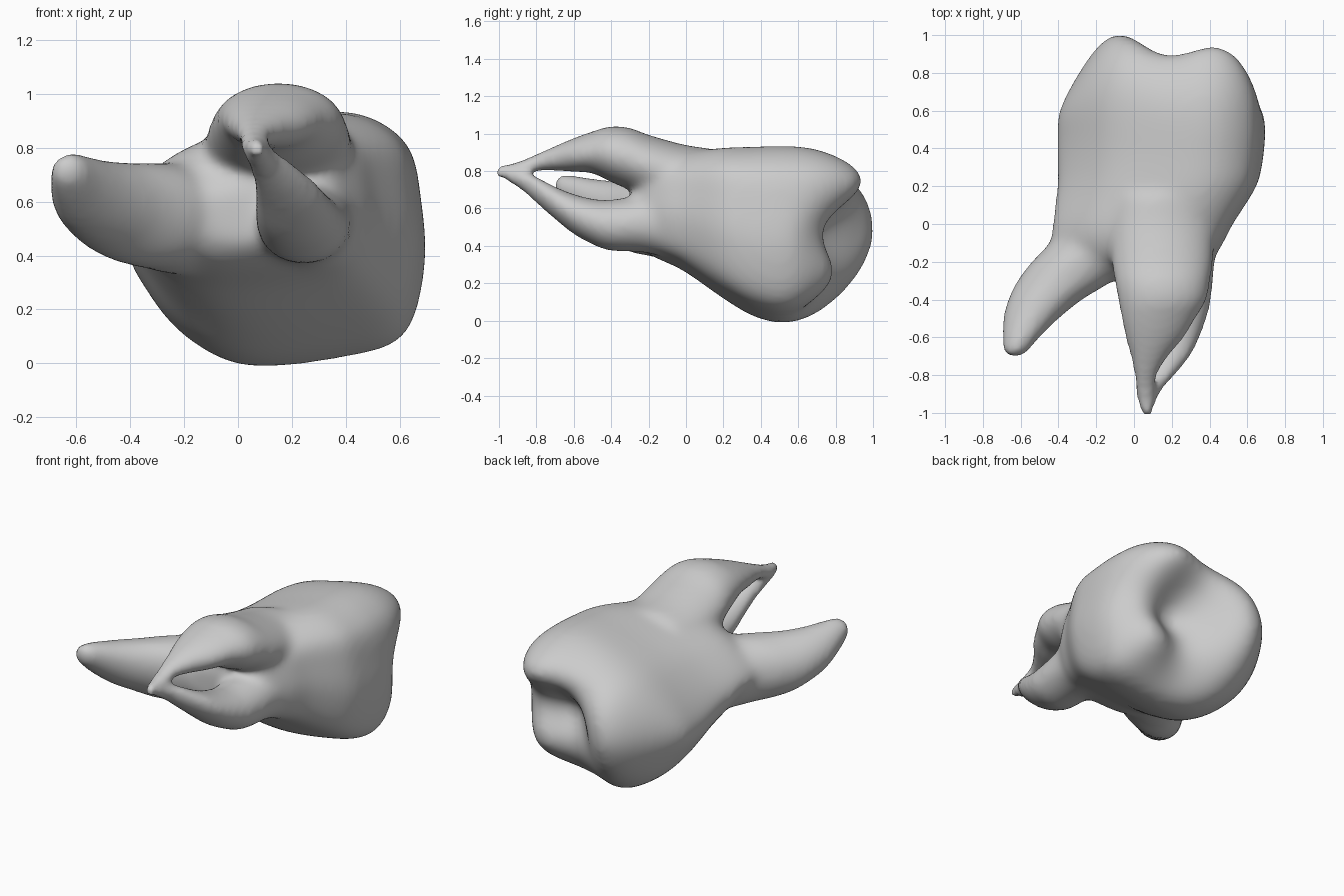
import bpy, bmesh, math
from mathutils import Vector

cube = bpy.data.objects.get("Cube")
if cube:
    bpy.data.objects.remove(cube, do_unlink=True)

bm = bmesh.new()


def spline(points, steps, closed=False):
    """Catmull-Rom interpolation of tuples of any length."""
    n = len(points)
    pick = (lambda i: points[i % n]) if closed else (lambda i: points[max(0, min(n - 1, i))])
    out = []
    for i in range(n if closed else n - 1):
        a, b, c, d = (Vector(pick(i + k)) for k in (-1, 0, 1, 2))
        for s in range(steps):
            t = s / steps
            out.append(b + (c - a) * t / 2 + (a * 2 - b * 5 + c * 4 - d) * t * t / 2
                       + (b * 3 - a - c * 3 + d) * t ** 3 / 2)
    if not closed:
        out.append(Vector(points[-1]))
    return out


def loft(rings):
    """Skin rings of points and cap both ends."""
    rows = [[bm.verts.new(p) for p in ring] for ring in rings]
    n = len(rows[0])
    faces = [bm.faces.new((a[i], a[(i + 1) % n], b[(i + 1) % n], b[i]))
             for a, b in zip(rows, rows[1:]) for i in range(n)]
    faces += [bm.faces.new(rows[0][::-1]), bm.faces.new(rows[-1])]
    bmesh.ops.recalc_face_normals(bm, faces=faces)


def root(stations):
    """Tapered root; each station is y, x, z, half width, half height."""
    turn = [math.tau * k / 24 for k in range(24)]
    loft([[(x + rx * math.cos(a), y, z + rz * math.sin(a)) for a in turn]
          for y, x, z, rx, rz in spline(stations, 3)])


def bump(x, z, cx, cz, wx, wz):
    return math.exp(-((x - cx) / wx) ** 2 / 2 - ((z - cz) / wz) ** 2 / 2)


def chewing_end(x, z):
    """How far back the crown reaches: two tall cusps, one low cusp, one hollow."""
    return (.57 + .44 * bump(x, z, -.1, .48, .22, .45)
            + .43 * bump(x, z, .49, .78, .25, .19)
            + .25 * bump(x, z, .5, .26, .17, .17)
            - .13 * bump(x, z, .33, .47, .13, .13))


# Crown body: one outline in x and z, fitted to bounds along y
outline = spline([(0, .5), (.19, .79), (.42, .93), (.73, 1), (.935, .88), (.99, .64),
                  (1, .38), (.93, .12), (.73, .035), (.41, 0), (.21, .1), (.07, .28)], 5, True)
body = [(-.3, -.2, .3, .45, .66), (-.25, -.34, .37, .39, .74), (-.18, -.4, .42, .345, .82),
        (-.1, -.43, .47, .31, .87), (0, -.43, .52, .26, .9), (.2, -.405, .645, .12, .925),
        (.35, -.405, .68, .03, .93), (.48, -.405, .692, -.01, .935)]
rings = [[(x0 + (x1 - x0) * u, y, z0 + (z1 - z0) * v) for u, v in outline]
         for y, x0, x1, z0, z1 in spline(body, 3)]

# Rounded crown end, shaped by the cusps
rim = rings[-1]
mid_x, mid_z = .15, .47
for k in range(1, 21):
    angle = math.radians(88.5) * k / 20
    reach, scale = math.sin(angle) ** .62, math.cos(angle) ** .62
    ring = []
    for x, y, z in rim:
        x, z = mid_x + (x - mid_x) * scale, mid_z + (z - mid_z) * scale
        ring.append((x, y + reach * (chewing_end(x, z) - y), z))
    rings.append(ring)
loft(rings)

# Splayed root
root([(.1, -.1, .52, .25, .2), (-.1, -.2, .53, .25, .205), (-.2, -.28, .545, .265, .2),
      (-.3, -.365, .555, .255, .19), (-.4, -.47, .587, .197, .162), (-.5, -.545, .624, .147, .135),
      (-.6, -.598, .675, .098, .1), (-.67, -.625, .71, .065, .065), (-.7, -.63, .716, .03, .03)])
# Upper root
root([(.15, .17, .75, .28, .17), (0, .15, .77, .28, .17), (-.2, .15, .825, .272, .17),
      (-.3, .15, .865, .255, .168), (-.4, .15, .89, .235, .15), (-.5, .13, .9, .195, .112),
      (-.6, .11, .886, .155, .09), (-.7, .082, .868, .1, .066), (-.8, .062, .845, .06, .045),
      (-.9, .062, .805, .05, .045), (-1.01, .07, .795, .028, .03)])
# Lower root, meeting the upper one at the tip
root([(0, .25, .5, .2, .2), (-.2, .25, .52, .18, .16), (-.4, .24, .51, .168, .137),
      (-.5, .225, .53, .158, .122), (-.6, .205, .57, .142, .107), (-.7, .18, .63, .117, .087),
      (-.8, .135, .7, .08, .07), (-.88, .09, .755, .055, .055), (-.96, .07, .785, .04, .035)])

# Fuse the overlapping parts
mesh = bpy.data.meshes.new("molar_tooth")
bm.to_mesh(mesh)
bm.free()
tooth = bpy.data.objects.new("molar_tooth", mesh)
bpy.context.collection.objects.link(tooth)
remesh = tooth.modifiers.new("fuse", 'REMESH')
remesh.mode = 'VOXEL'
remesh.voxel_size = .018
soften = tooth.modifiers.new("soften", 'SMOOTH')
soften.factor = .5
soften.iterations = 10
graph = bpy.context.evaluated_depsgraph_get()
fused = bpy.data.meshes.new_from_object(tooth.evaluated_get(graph))
tooth.modifiers.clear()
tooth.data = fused
fused.polygons.foreach_set("use_smooth", [True] * len(fused.polygons))

# Blend the root bases and crown further, sparing the thin root tips
blend_area = tooth.vertex_groups.new(name="blend_area")
for v in fused.vertices:
    blend_area.add([v.index], max(0, min(1, (v.co.y + .45) / .2)), 'REPLACE')
blend = tooth.modifiers.new("blend", 'SMOOTH')
blend.factor = .5
blend.iterations = 25
blend.vertex_group = blend_area.name

# Plain grey
grey = bpy.data.materials.new("light_grey")
grey.use_nodes = True
colour = (.6, .6, .6, 1)
grey.diffuse_color = colour
grey.node_tree.nodes["Principled BSDF"].inputs["Base Color"].default_value = colour
fused.materials.clear()
fused.materials.append(grey)
